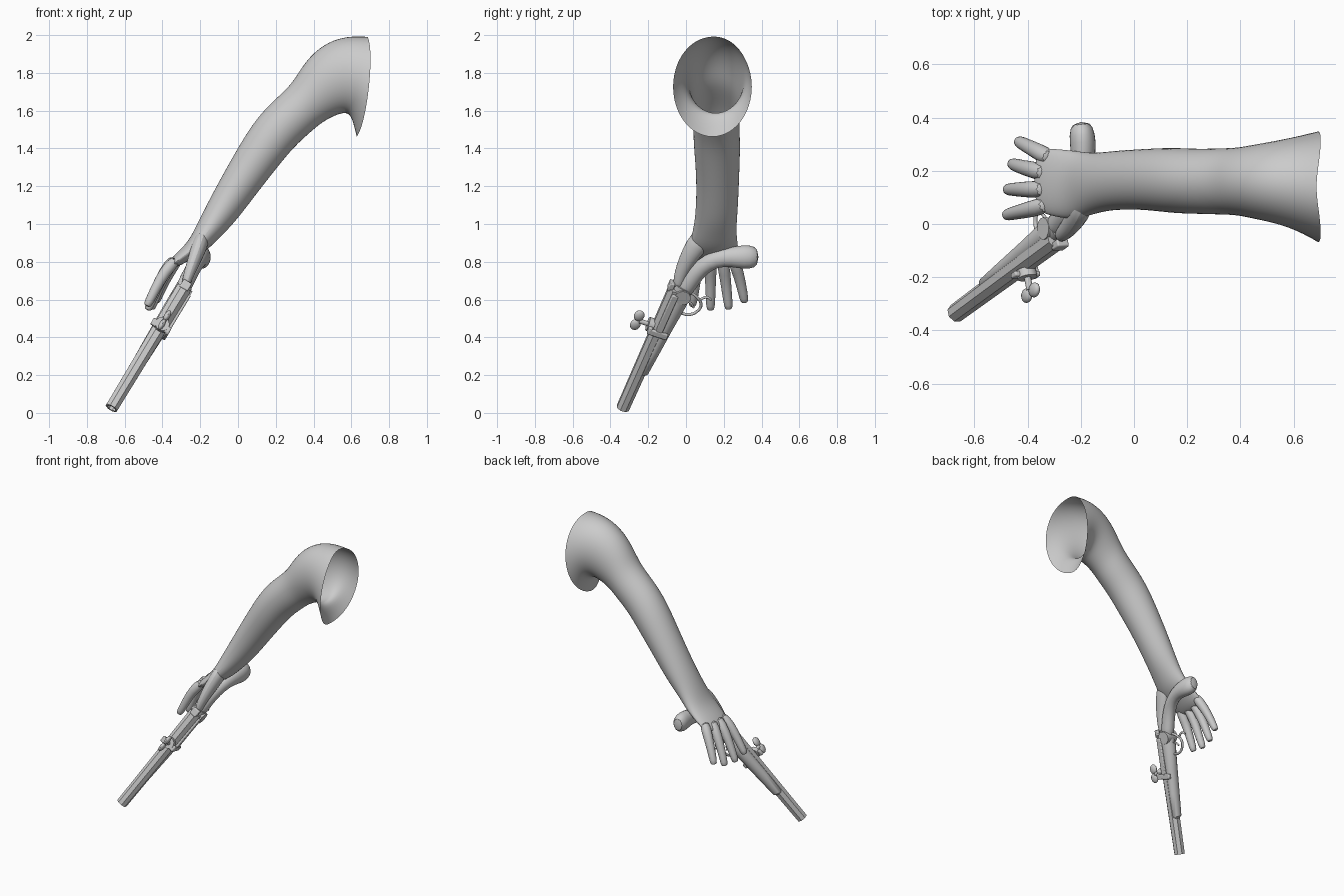
import bpy, bmesh, math
from mathutils import Vector, Matrix

cube = bpy.data.objects.get("Cube")
if cube:
    bpy.data.objects.remove(cube)

grey = bpy.data.materials.new("plain grey")
grey.use_nodes = True
colour = (0.6, 0.6, 0.6, 1)
grey.diffuse_color = colour
grey.node_tree.nodes["Principled BSDF"].inputs["Base Color"].default_value = colour

# Gun frame: x across (lock side), y towards the underside, z from muzzle to breech
along = Vector((0.483, 0.356, 0.80)).normalized()
under = Vector((0, 1, 0))
under = (under - along * under.dot(along)).normalized()
across = under.cross(along)
GUN = Matrix((across, under, along)).transposed().to_4x4()
GUN.translation = (-0.67, -0.335, 0.025)


def finish(name, bm, frame=None, smooth=True, subdivide=0, bevel=0):
    bmesh.ops.recalc_face_normals(bm, faces=bm.faces[:])
    mesh = bpy.data.meshes.new(name)
    bm.to_mesh(mesh)
    bm.free()
    obj = bpy.data.objects.new(name, mesh)
    bpy.context.collection.objects.link(obj)
    mesh.materials.append(grey)
    if frame:
        obj.matrix_world = frame
    if bevel:
        mod = obj.modifiers.new("Bevel", "BEVEL")
        mod.width, mod.segments = bevel, 2
    if subdivide:
        mod = obj.modifiers.new("Subdivision", "SUBSURF")
        mod.levels = mod.render_levels = subdivide
    if smooth:
        bpy.ops.object.select_all(action="DESELECT")
        obj.select_set(True)
        bpy.context.view_layer.objects.active = obj
        bpy.ops.object.shade_smooth_by_angle(angle=math.radians(40))
    return obj


def loft(name, rings, caps=(True, True), **options):
    bm = bmesh.new()
    loops = [[bm.verts.new(p) for p in ring] for ring in rings]
    for a, b in zip(loops, loops[1:]):
        for i in range(len(a)):
            j = (i + 1) % len(a)
            bm.faces.new((a[i], a[j], b[j], b[i]))
    if caps[0]:
        bm.faces.new(loops[0])
    if caps[1]:
        bm.faces.new(loops[-1])
    return finish(name, bm, **options)


def ellipse(centre, side, up, count=12, turn=0.0):
    angles = [math.tau * (i + turn) / count for i in range(count)]
    return [centre + side * math.cos(t) + up * math.sin(t) for t in angles]


def tube(name, path, sizes, count=10, **options):
    """Tapered tube through a path; sizes are (half width, half height)."""
    pts = [Vector(p) for p in path]
    rings = []
    for i, p in enumerate(pts):
        tangent = (pts[min(i + 1, len(pts) - 1)] - pts[max(i - 1, 0)]).normalized()
        side = Vector((1, 0, 0))
        side = (side - tangent * side.dot(tangent)).normalized()
        w, h = sizes[i]
        up = tangent.cross(side)
        rings.append(ellipse(p, side * w, up * h, count))
        if i == len(pts) - 1:      # rounded tip
            rings.append(ellipse(p + tangent * h * 0.75, side * w * 0.7, up * h * 0.7, count))
    return loft(name, rings, **options)


def box(name, centre, size, bevel=0.006):
    bm = bmesh.new()
    bmesh.ops.create_cube(bm, size=1)
    bmesh.ops.scale(bm, vec=size, verts=bm.verts)
    bmesh.ops.translate(bm, vec=centre, verts=bm.verts)
    return finish(name, bm, frame=GUN, bevel=bevel)


def rod(name, start, end, radius, count=16):
    a, b = Vector(start), Vector(end)
    bm = bmesh.new()
    turn = Vector((0, 0, 1)).rotation_difference(b - a).to_matrix().to_4x4()
    bmesh.ops.create_cone(bm, cap_ends=True, segments=count, radius1=radius, radius2=radius,
                          depth=(b - a).length, matrix=Matrix.Translation((a + b) / 2) @ turn)
    return finish(name, bm, frame=GUN)


def blob(name, centre, size):
    bm = bmesh.new()
    bmesh.ops.create_uvsphere(bm, u_segments=14, v_segments=8, radius=1,
                              matrix=Matrix.Translation(centre) @ Matrix.Diagonal((*size, 1)))
    return finish(name, bm, frame=GUN)


def wire(name, points, radius):
    curve = bpy.data.curves.new(name, "CURVE")
    curve.dimensions = "3D"
    curve.bevel_depth, curve.bevel_resolution, curve.resolution_u = radius, 2, 6
    spline = curve.splines.new("BEZIER")
    spline.bezier_points.add(len(points) - 1)
    for bp, p in zip(spline.bezier_points, points):
        bp.co = p
        bp.handle_left_type = bp.handle_right_type = "AUTO"
    obj = bpy.data.objects.new(name, curve)
    bpy.context.collection.objects.link(obj)
    obj.matrix_world = GUN
    curve.materials.append(grey)
    curve.use_fill_caps = True


# Arm and palm: top x, top z, bottom x, bottom z, near y, far y, forward bulge
stations = [
    (-.385, .77, -.35, .765, .05, .28, 0), (-.36, .815, -.30, .78, .03, .29, 0),
    (-.29, .88, -.235, .82, .015, .285, 0), (-.25, .935, -.16, .86, .015, .278, 0),
    (-.21, 1.02, -.09, .93, .035, .27, 0), (-.14, 1.16, -.01, 1.01, .05, .28, 0),
    (-.02, 1.38, .10, 1.155, .05, .287, 0), (.08, 1.545, .21, 1.295, .035, .293, 0),
    (.17, 1.645, .30, 1.405, .033, .287, 0), (.28, 1.74, .39, 1.485, .03, .29, 0),
    (.33, 1.83, .45, 1.535, .028, .292, 0), (.40, 1.92, .52, 1.57, .012, .306, 0),
    (.50, 1.985, .575, 1.585, -.005, .32, 0), (.60, 2.005, .60, 1.56, -.035, .338, .02),
    (.68, 2.003, .62, 1.45, -.078, .358, .045)]
rings = []
for xt, zt, xb, zb, y0, y1, bulge in stations:
    top, bottom = Vector((xt, 0, zt)), Vector((xb, 0, zb))
    ring = ellipse((top + bottom) / 2 + Vector((0, (y0 + y1) / 2, 0)),
                   Vector((0, (y1 - y0) / 2, 0)), (top - bottom) / 2)
    for i, p in enumerate(ring):
        p.x += bulge * abs(math.cos(math.tau * i / 12))
    rings.append(ring)
loft("arm_and_palm", rings, caps=(True, False), subdivide=2)

# Fingers and thumb
fingers = {
    "index_finger": [(-.32, .075, .82), (-.39, .055, .745), (-.435, .045, .66), (-.475, .035, .58)],
    "middle_finger": [(-.33, .13, .825), (-.395, .13, .74), (-.435, .13, .65), (-.472, .13, .56)],
    "ring_finger": [(-.33, .19, .825), (-.385, .205, .74), (-.425, .215, .65), (-.455, .225, .565)],
    "little_finger": [(-.31, .245, .83), (-.36, .272, .755), (-.40, .293, .675), (-.43, .308, .60)]}
for name, path in fingers.items():
    tube(name, path, [(.036, .036), (.033, .033), (.028, .028), (.025, .025)], subdivide=1)
tube("thumb", [(-.18, .10, .95), (-.205, .05, .88), (-.235, .0, .80), (-.262, -.03, .73), (-.275, -.04, .685)],
     [(.04, .06), (.045, .06), (.036, .046), (.03, .036), (.024, .03)], subdivide=1)

# Octagonal barrel with a hollow muzzle
X, Y = Vector((1, 0, 0)), Vector((0, 1, 0))
loft("barrel", [ellipse(Vector((0, 0, a)), X * r, Y * r, 8, 0.5)
                for a, r in ((.79, .043), (0, .036), (0, .025), (.12, .025))],
     frame=GUN, smooth=False)

# Fore stock under the barrel: distance, half width, top, bottom
stock = [(.235, .022, .0, .035), (.25, .034, -.005, .05), (.40, .038, -.005, .062),
         (.56, .042, -.005, .074), (.72, .045, -.01, .09), (.82, .04, -.01, .08)]
loft("fore_stock", [ellipse(Vector((0, (t + b) / 2, a)), X * w, Y * (b - t) / 2, 16)
                    for a, w, t, b in stock], frame=GUN)

# Curved grip ending in a flared butt
tube("grip", [(-.31, -.03, .62), (-.28, .01, .68), (-.25, .055, .745), (-.215, .12, .80),
              (-.195, .20, .825), (-.19, .28, .825), (-.195, .335, .825)],
     [(.042, .045), (.042, .05), (.042, .048), (.04, .046), (.042, .05), (.05, .062), (.052, .068)],
     count=12, subdivide=1)

# Lock, breech and hammer
rod("breech_cheek", (-.045, .045, .775), (.048, .045, .775), .042)
box("lock_plate", (.042, .003, .65), (.022, .036, .25))
box("lock_arm", (.046, 0, .52), (.02, .11, .035))
box("lock_bridge", (0, -.046, .525), (.11, .022, .04))
rod("clamp_disc", (0, -.03, .535), (0, -.062, .535), .038)
rod("clamp_screw", (0, -.05, .535), (0, -.11, .535), .013, 12)
for name, a in (("front_wing", .507), ("rear_wing", .565)):
    blob(name, (0, -.122, a), (.016, .028, .033))
box("tang", (0, -.03, .80), (.05, .03, .05))

# Trigger guard and trigger
wire("trigger_guard", [(0, .07, .66), (0, .12, .665), (0, .155, .70), (0, .16, .745),
                       (0, .125, .78), (0, .07, .80)], .008)
wire("guard_spur", [(0, .14, .77), (0, .175, .80), (0, .20, .79)], .007)
wire("trigger", [(0, .07, .74), (0, .105, .735), (0, .13, .715)], .006)
